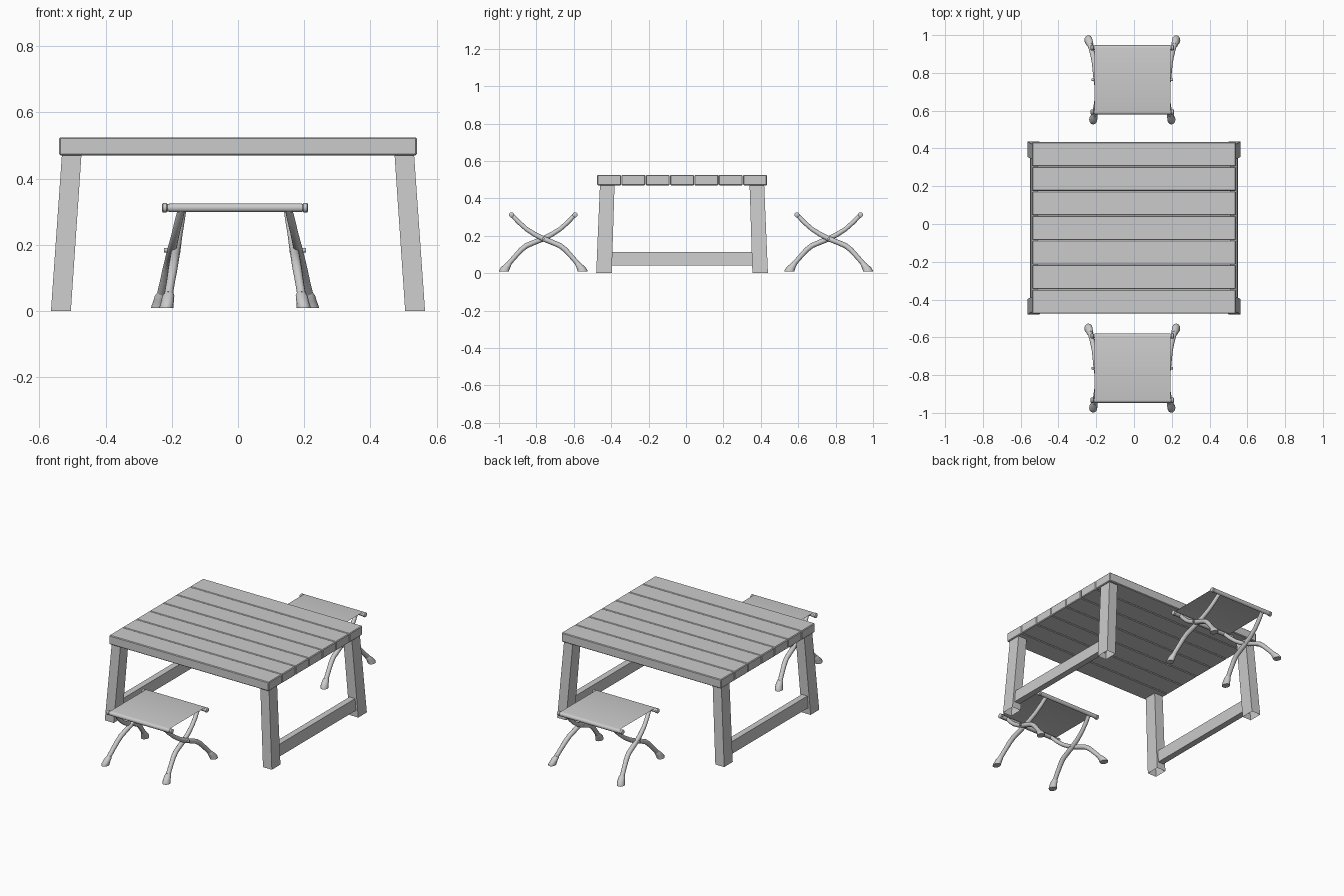
import bpy, bmesh, math
from mathutils import Vector

if "Cube" in bpy.data.objects:
    bpy.data.objects.remove(bpy.data.objects["Cube"])

CY = -0.021          # table centre in y


def finish(bm, name, bevel=0.0, smooth=False):
    bmesh.ops.recalc_face_normals(bm, faces=bm.faces[:])
    me = bpy.data.meshes.new(name)
    bm.to_mesh(me)
    bm.free()
    ob = bpy.data.objects.new(name, me)
    bpy.context.collection.objects.link(ob)
    if bevel:
        m = ob.modifiers.new("bevel", 'BEVEL')
        m.width, m.segments = bevel, 1
    if smooth:
        bpy.ops.object.select_all(action='DESELECT')
        ob.select_set(True)
        bpy.context.view_layer.objects.active = ob
        bpy.ops.object.shade_smooth_by_angle(angle=math.radians(40))
    return ob


def prism(name, low, high, z0, z1, bevel=0.0, open_bottom=False):
    """Box between two rectangles (x0, x1, y0, y1)."""
    bm = bmesh.new()
    rings = []
    for (x0, x1, y0, y1), z in ((low, z0), (high, z1)):
        rings.append([bm.verts.new(c) for c in
                      ((x0, y0, z), (x1, y0, z), (x1, y1, z), (x0, y1, z))])
    for i in range(4):
        j = (i + 1) % 4
        bm.faces.new((rings[0][i], rings[0][j], rings[1][j], rings[1][i]))
    bm.faces.new(rings[1])
    if not open_bottom:
        bm.faces.new(rings[0])
    return finish(bm, name, bevel)


def loft(name, rings):
    """Skin a list of point rings and cap both ends."""
    bm = bmesh.new()
    vs = [[bm.verts.new(p) for p in r] for r in rings]
    n = len(vs[0])
    for a, b in zip(vs, vs[1:]):
        for i in range(n):
            j = (i + 1) % n
            bm.faces.new((a[i], a[j], b[j], b[i]))
    bm.faces.new(vs[0])
    bm.faces.new(vs[-1])
    return finish(bm, name, smooth=True)


def ring(c, u, v, n=12):
    return [c + u * math.cos(2 * math.pi * k / n) + v * math.sin(2 * math.pi * k / n)
            for k in range(n)]


def tube(name, path, radii):
    pts = [Vector(p) for p in path]
    rings = []
    for i, p in enumerate(pts):
        t = (pts[min(i + 1, len(pts) - 1)] - pts[max(i - 1, 0)]).normalized()
        side = Vector((0, 0, 1)) if abs(t.x) > 0.9 else Vector((1, 0, 0))
        u = (side - t * side.dot(t)).normalized()
        rings.append(ring(p, u * radii[i], t.cross(u) * radii[i]))
    return loft(name, rings)


# Table top: seven planks with chamfered edges
edge0, step = CY - 0.455, 0.13
for i in range(7):
    r = (-0.54, 0.54, edge0 + i * step + 0.001, edge0 + (i + 1) * step - 0.001)
    prism("table_plank", r, r, 0.47, 0.525, bevel=0.004)

# Splayed table legs and side stretchers
for sx in (-1, 1):
    for sy in (-1, 1):
        low = (sx * 0.565, sx * 0.505, CY + sy * 0.459, CY + sy * 0.376)
        high = (sx * 0.532, sx * 0.473, CY + sy * 0.439, CY + sy * 0.361)
        prism("table_leg", low, high, 0.0, 0.471, open_bottom=True)
    prism("table_stretcher",
          (sx * 0.512, sx * 0.55, CY - 0.38, CY + 0.38),
          (sx * 0.508, sx * 0.546, CY - 0.38, CY + 0.38), 0.04, 0.112)

# Side profile of a curved stool leg, from seat rod to ankle (y, z, radius)
LEG = [(-0.17, 0.313, 0.011), (-0.132, 0.273, 0.012), (-0.09, 0.236, 0.012),
       (-0.045, 0.207, 0.013), (0.0, 0.184, 0.014), (0.05, 0.164, 0.014),
       (0.09, 0.147, 0.014), (0.118, 0.125, 0.014), (0.15, 0.09, 0.013),
       (0.185, 0.05, 0.013)]
# Hoof-like foot sections (y, z, half width in x, half depth in y)
FOOT = [(0.182, 0.058, 0.012, 0.014), (0.19, 0.046, 0.018, 0.02),
        (0.202, 0.03, 0.019, 0.025), (0.209, 0.016, 0.021, 0.027),
        (0.21, 0.009, 0.021, 0.026)]


def stool(cx, cy):
    # outer frame runs down to +y, inner frame to -y
    for d, foot_x, top_x in ((1, 0.228, 0.16), (-1, 0.204, 0.157)):
        def px(z):
            return foot_x + (top_x - foot_x) * (z - 0.03) / 0.285
        for sx in (-1, 1):
            tube("stool_leg", [(cx + sx * px(z), cy + d * y, z) for y, z, r in LEG],
                 [r for y, z, r in LEG])
            loft("stool_foot", [ring(Vector((cx + sx * px(z), cy + d * y, z)),
                                     Vector((a, 0, 0)), Vector((0, b, 0)))
                                for y, z, a, b in FOOT])
        # seat rod with end knobs
        xs = (-0.221, -0.218, -0.207, -0.204, 0.204, 0.207, 0.218, 0.221)
        rs = (0.010, 0.014, 0.014, 0.011, 0.011, 0.014, 0.014, 0.010)
        tube("stool_rod", [(cx + x, cy + d * 0.17, 0.312) for x in xs], rs)
    # pivot pins at the crossings
    for sx in (-1, 1):
        tube("stool_pin", [(cx + sx * x, cy, 0.184) for x in (0.165, 0.215)],
             (0.007, 0.007))
    # thin cloth seat wrapped around both rods
    half = []
    for k in range(9):
        a = math.pi / 2 - math.pi * k / 8
        half.append((0.17 + 0.0135 * math.cos(a), 0.312 + 0.0135 * math.sin(a)))
    prof = [(-y, z) for y, z in reversed(half)] + half
    bm = bmesh.new()
    rows = [[bm.verts.new((cx + x, cy + y, z)) for y, z in prof] for x in (-0.2, 0.203)]
    for i in range(len(prof) - 1):
        bm.faces.new((rows[0][i], rows[1][i], rows[1][i + 1], rows[0][i + 1]))
    finish(bm, "stool_seat", smooth=True)


for cy in (-0.763, 0.763):
    stool(-0.009, cy)
